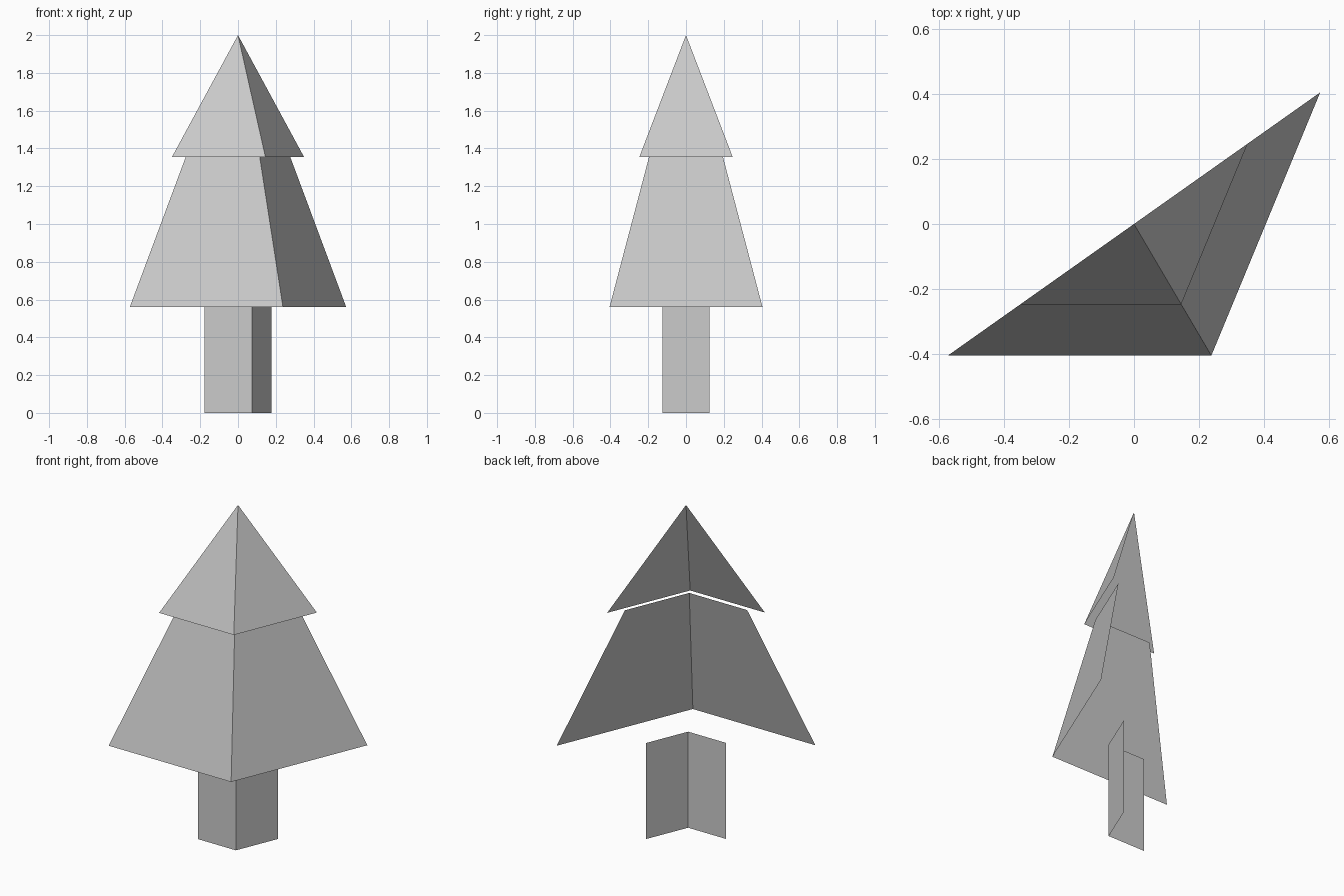
import bpy

cube = bpy.data.objects.get("Cube")
if cube:
    bpy.data.objects.remove(cube, do_unlink=True)

grey = bpy.data.materials.new("plain_grey")
grey.use_nodes = True
colour = (0.6, 0.6, 0.6, 1)
grey.diffuse_color = colour
grey.node_tree.nodes["Principled BSDF"].inputs["Base Color"].default_value = colour

# Open V-shaped outline shared by every part
OUTLINE = [(-0.573, -0.405), (0.238, -0.405), (0.573, 0.405)]


def folded_sheet(name, low, low_scale, high, high_scale):
    """Two joined flat panels between scaled copies of the outline."""
    verts = [(x * low_scale, y * low_scale, low) for x, y in OUTLINE]
    if high_scale == 0:
        verts.append((0, 0, high))
        faces = [(0, 1, 3), (1, 2, 3)]
    else:
        verts += [(x * high_scale, y * high_scale, high) for x, y in OUTLINE]
        faces = [(0, 1, 4, 3), (1, 2, 5, 4)]
    mesh = bpy.data.meshes.new(name)
    mesh.from_pydata(verts, [], faces)
    mesh.materials.append(grey)
    obj = bpy.data.objects.new(name, mesh)
    bpy.context.collection.objects.link(obj)
    return obj


# Trunk and two foliage tiers, each tucked slightly into the one above
folded_sheet("trunk", 0, 0.31, 0.575, 0.31)
folded_sheet("lower_foliage", 0.56, 1, 1.37, 0.473)
folded_sheet("upper_foliage", 1.355, 0.61, 2, 0)
